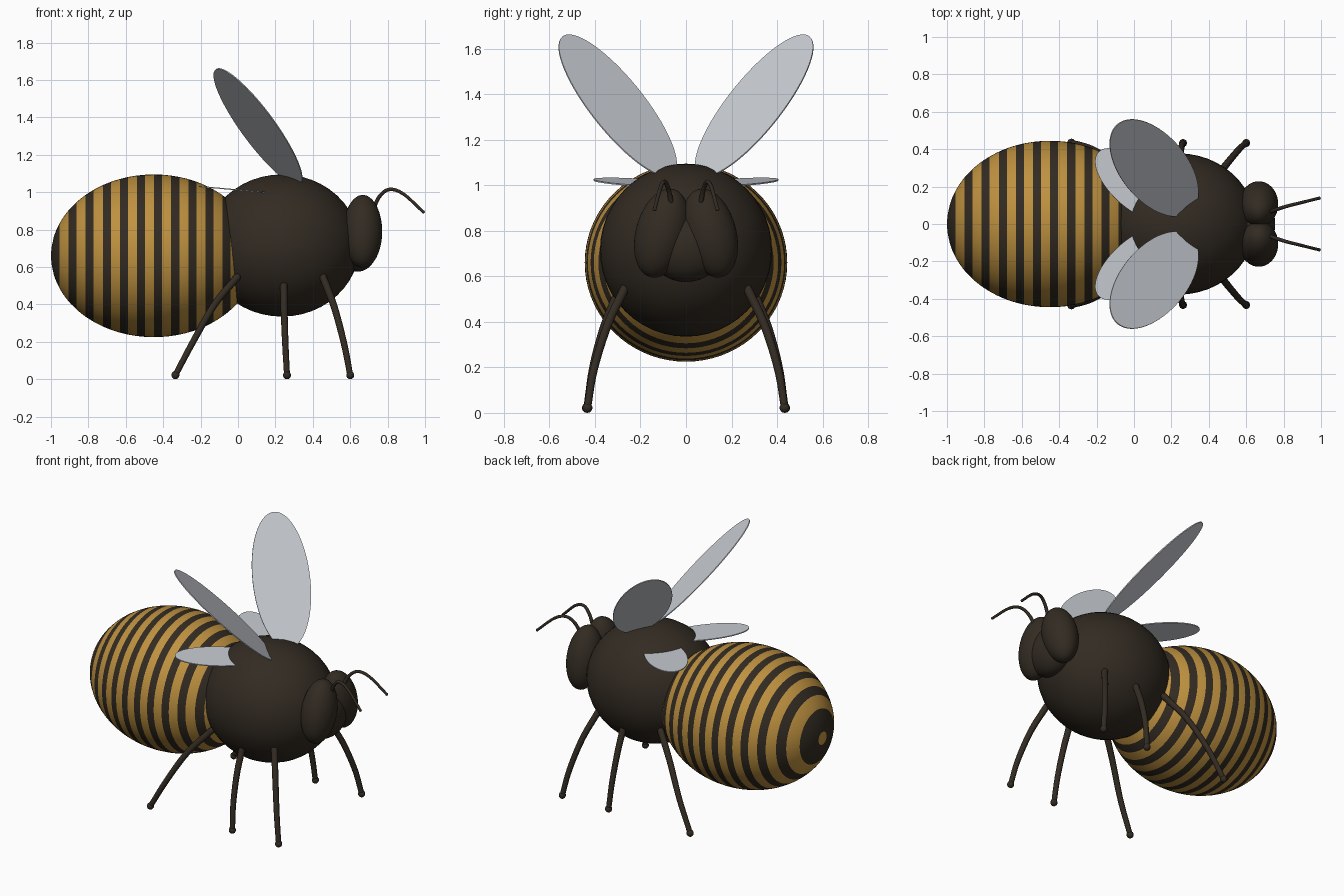
import bpy, bmesh, math
from mathutils import Matrix, Vector

if "Cube" in bpy.data.objects:
    bpy.data.objects.remove(bpy.data.objects["Cube"])


def material(name, rgb):
    m = bpy.data.materials.new(name)
    m.diffuse_color = (*rgb, 1)
    m.use_nodes = True
    m.node_tree.nodes["Principled BSDF"].inputs["Base Color"].default_value = m.diffuse_color
    return m


BROWN = material("dark brown", (0.032, 0.024, 0.016))
GOLD = material("golden yellow", (0.52, 0.285, 0.05))
GREY = material("pale wing grey", (0.58, 0.61, 0.65))


def finish(name, bm, *mats, smooth=True):
    bmesh.ops.recalc_face_normals(bm, faces=bm.faces[:])
    for f in bm.faces:
        f.smooth = smooth
    me = bpy.data.meshes.new(name)
    bm.to_mesh(me)
    bm.free()
    for m in mats:
        me.materials.append(m)
    ob = bpy.data.objects.new(name, me)
    bpy.context.collection.objects.link(ob)
    return ob


def add_ball(bm, centre, radii, roll=0.0, segs=48):
    mat = (Matrix.Translation(centre) @ Matrix.Rotation(roll, 4, 'X')
           @ Matrix.Diagonal((*radii, 1)))
    bmesh.ops.create_uvsphere(bm, u_segments=segs, v_segments=segs // 2,
                              radius=1, matrix=mat)


def ellipsoid(name, centre, radii, roll=0.0):
    bm = bmesh.new()
    add_ball(bm, centre, radii, roll)
    return finish(name, bm, BROWN)


def smooth_path(pts, steps=6):
    # Catmull-Rom interpolation through a few points
    p = [Vector(q) for q in pts]
    p = [2 * p[0] - p[1]] + p + [2 * p[-1] - p[-2]]
    out = []
    for i in range(1, len(p) - 2):
        a, b, c, d = p[i - 1:i + 3]
        for k in range(steps):
            t = k / steps
            out.append(0.5 * (2 * b + (c - a) * t + (2 * a - 5 * b + 4 * c - d) * t * t
                              + (3 * b - a - 3 * c + d) * t ** 3))
    return out + [p[-2]]


def limb(name, pts, r0, r1, foot):
    # Tapered tube with rounded ends
    path = smooth_path(pts)
    bm = bmesh.new()
    n, rings = 14, []
    for i, c in enumerate(path):
        t = (path[min(i + 1, len(path) - 1)] - path[max(i - 1, 0)]).normalized()
        side = t.cross(Vector((0.3, 1, 0))).normalized()
        up = t.cross(side)
        r = r0 + (r1 - r0) * i / (len(path) - 1)
        rings.append([bm.verts.new(c + r * (math.cos(a) * side + math.sin(a) * up))
                      for a in (2 * math.pi * k / n for k in range(n))])
    for a, b in zip(rings, rings[1:]):
        for k in range(n):
            bm.faces.new((a[k], a[(k + 1) % n], b[(k + 1) % n], b[k]))
    add_ball(bm, path[0], (r0,) * 3, segs=14)
    add_ball(bm, path[-1], (foot,) * 3, segs=14)
    return finish(name, bm, BROWN)


def wing(name, centre, u, v, a, b, thick=0.006):
    # Flat elliptical blade spanned by directions u (long) and v (short)
    c, u, v = Vector(centre), Vector(u).normalized(), Vector(v)
    v = (v - u * v.dot(u)).normalized()
    w = u.cross(v) * thick / 2
    bm = bmesh.new()
    n = 64
    edge = [c + u * a * math.cos(2 * math.pi * k / n) + v * b * math.sin(2 * math.pi * k / n)
            for k in range(n)]
    top = [bm.verts.new(p + w) for p in edge]
    low = [bm.verts.new(p - w) for p in edge]
    bm.faces.new(top)
    bm.faces.new(low[::-1])
    for k in range(n):
        j = (k + 1) % n
        bm.faces.new((top[j], top[k], low[k], low[j]))
    return finish(name, bm, GREY, smooth=False)


# Abdomen: lathed ellipsoid with rings placed on the stripe borders
CX, CZ, RX, RY, RZ = -0.45, 0.66, 0.55, 0.445, 0.435
PERIOD, FIRST, HALF = 0.0915, -0.976, 0.0215
xs = {round(CX - RX * math.cos(math.pi * i / 40), 4) for i in range(1, 40)}
for k in range(12):
    for s in (-HALF, HALF):
        x = FIRST + k * PERIOD + s
        if abs(x - CX) < RX:
            xs = {q for q in xs if abs(q - x) > 0.006} | {x}
bm = bmesh.new()
N = 72
rings = []
for x in sorted(xs):
    r = math.sqrt(1 - ((x - CX) / RX) ** 2)
    rings.append([bm.verts.new((x, RY * r * math.cos(2 * math.pi * k / N),
                                CZ + RZ * r * math.sin(2 * math.pi * k / N)))
                  for k in range(N)])
for a, b in zip(rings, rings[1:]):
    mid = (a[0].co.x + b[0].co.x) / 2
    dark = abs((mid - FIRST + PERIOD / 2) % PERIOD - PERIOD / 2) < HALF
    for k in range(N):
        j = (k + 1) % N
        bm.faces.new((a[k], a[j], b[j], b[k])).material_index = int(dark)
for ring, x in ((rings[0], CX - RX), (rings[-1], CX + RX)):
    tip = bm.verts.new((x, 0, CZ))
    for k in range(N):
        bm.faces.new((ring[k], ring[(k + 1) % N], tip))
finish("striped_abdomen", bm, GOLD, BROWN)

# Thorax and head
ellipsoid("thorax", (0.235, 0, 0.715), (0.415, 0.378, 0.38))
ellipsoid("head", (0.64, 0, 0.735), (0.115, 0.17, 0.16))

# Paired parts
for side, s in (("right", -1), ("left", 1)):
    ellipsoid(f"{side}_eye", (0.667, s * 0.106, 0.79), (0.104, 0.115, 0.2),
              roll=s * math.radians(15))

    limb(f"{side}_antenna",
         [(0.72, s * 0.062, 0.90), (0.755, s * 0.075, 0.975), (0.81, s * 0.093, 1.015),
          (0.885, s * 0.112, 0.99), (0.99, s * 0.138, 0.895)], 0.011, 0.008, 0.009)

    limb(f"{side}_front_leg",
         [(0.455, s * 0.27, 0.545), (0.515, s * 0.345, 0.385),
          (0.567, s * 0.405, 0.19), (0.60, s * 0.433, 0.022)], 0.02, 0.016, 0.022)
    limb(f"{side}_middle_leg",
         [(0.245, s * 0.31, 0.50), (0.247, s * 0.365, 0.36),
          (0.253, s * 0.41, 0.19), (0.262, s * 0.433, 0.022)], 0.02, 0.016, 0.022)
    limb(f"{side}_rear_leg",
         [(-0.005, s * 0.27, 0.545), (-0.125, s * 0.345, 0.40),
          (-0.235, s * 0.405, 0.21), (-0.335, s * 0.435, 0.022)], 0.02, 0.016, 0.022)

    wing(f"{side}_forewing", (0.107, s * 0.30, 1.35),
         (-0.472, s * 0.514, 0.716), (0.665, s * 0.74, -0.093), 0.434, 0.178)
    wing(f"{side}_hindwing", (0.0, s * 0.21, 1.012),
         (-0.74, s * 0.67, 0.067), (0.67, s * 0.74, -0.06), 0.259, 0.122)
